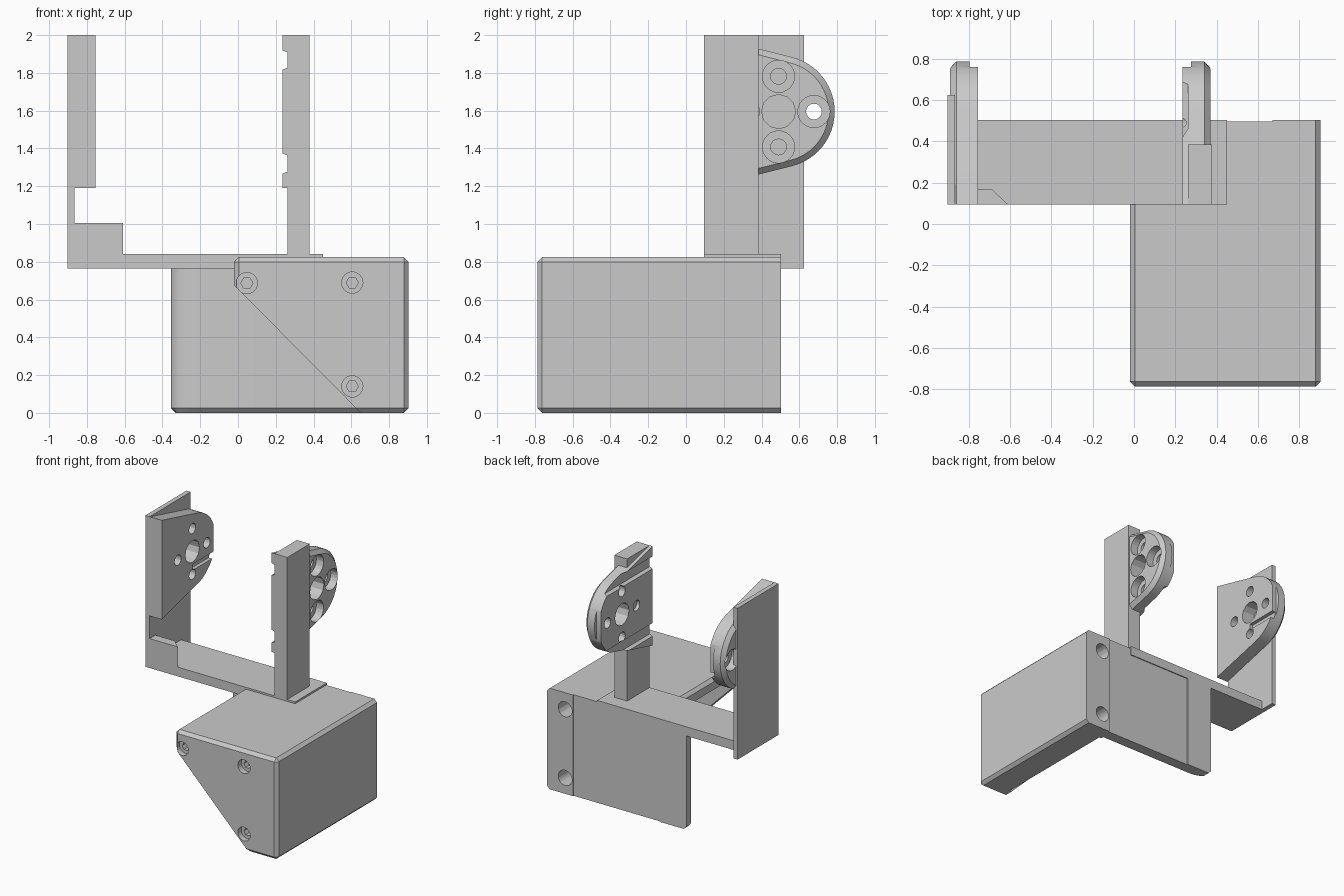
import bpy, bmesh, math

if "Cube" in bpy.data.objects:
    bpy.data.objects.remove(bpy.data.objects["Cube"])

grey = bpy.data.materials.new("plain grey")
grey.use_nodes = True
tone = (0.59, 0.59, 0.59, 1)
grey.diffuse_color = tone
grey.node_tree.nodes["Principled BSDF"].inputs["Base Color"].default_value = tone


def activate(ob):
    bpy.ops.object.select_all(action='DESELECT')
    ob.select_set(True)
    bpy.context.view_layer.objects.active = ob


def finish(name, bm, smooth=True):
    bmesh.ops.recalc_face_normals(bm, faces=bm.faces)
    mesh = bpy.data.meshes.new(name)
    bm.to_mesh(mesh)
    bm.free()
    mesh.materials.append(grey)
    ob = bpy.data.objects.new(name, mesh)
    bpy.context.collection.objects.link(ob)
    if smooth:
        activate(ob)
        bpy.ops.object.shade_smooth_by_angle(angle=math.radians(25))
    return ob


def loft(bm, rings):
    """Bridge equal-length rings of points and cap both ends."""
    loops = [[bm.verts.new(p) for p in ring] for ring in rings]
    n = len(loops[0])
    for a, b in zip(loops, loops[1:]):
        for i in range(n):
            j = (i + 1) % n
            bm.faces.new((a[i], a[j], b[j], b[i]))
    bm.faces.new(loops[0])
    bm.faces.new(loops[-1])


def add_box(bm, x, y, z):
    loft(bm, [[(x[0], y[0], h), (x[1], y[0], h), (x[1], y[1], h), (x[0], y[1], h)] for h in z])


def box(name, x, y, z):
    bm = bmesh.new()
    add_box(bm, x, y, z)
    return finish(name, bm, False)


def add_rod(bm, axis, centre, r, a, b, sides=24):
    """Round cutter along x or y between a and b; centre holds the other two axes."""
    rings = []
    for t in (a, b):
        ring = []
        for i in range(sides):
            ang = math.tau * i / sides
            u, v = centre[0] + r * math.cos(ang), centre[1] + r * math.sin(ang)
            ring.append((t, u, v) if axis == 'x' else (u, t, v))
        rings.append(ring)
    loft(bm, rings)


def add_groove(bm, z0, z1):
    """Groove along y with sloped sides, for the inner face of the left mount."""
    s = 0.012
    profile = [(0.2, z0 - s), (0.262, z0 + s), (0.262, z1 - s), (0.2, z1 + s)]
    loft(bm, [[(x, y, z) for x, z in profile] for y in (0, 0.9)])


def cut(ob, shapes):
    """Subtract each shape, given as a builder and its arguments."""
    for add, args in shapes:
        bm = bmesh.new()
        add(bm, *args)
        cutter = finish("cutter", bm, False)
        cutter.hide_render = True
        mod = ob.modifiers.new("cut", 'BOOLEAN')
        mod.operation = 'DIFFERENCE'
        mod.solver = 'EXACT'
        mod.object = cutter
        activate(ob)
        bpy.ops.object.modifier_apply(modifier=mod.name)
        bpy.data.objects.remove(cutter)
    bpy.ops.object.shade_smooth_by_angle(angle=math.radians(25))


# Large housing with a slanted open underside
FRONT, BACK, TOP, LEFT, RIGHT = -0.787, 0.503, 0.825, -0.02, 0.903
section = [(LEFT, TOP), (RIGHT, TOP), (RIGHT, 0), (0.65, 0), (LEFT, 0.675)]
bm = bmesh.new()
loft(bm, [[(x, y, z) for x, z in section] for y in (FRONT, BACK)])


def chamfered(edge):
    a, b = (v.co for v in edge.verts)
    mid = (a + b) / 2
    if mid.y > BACK - 0.01:
        return False
    slant = abs(a.x - b.x) > 0.1 and abs(a.z - b.z) > 0.1
    inner = abs(mid.y) < 0.3 and (abs(mid.x - 0.65) < 0.01 or abs(mid.z - 0.675) < 0.01)
    return not slant and not inner


bmesh.ops.bevel(bm, geom=[e for e in bm.edges if chamfered(e)], offset=0.025,
                segments=1, affect='EDGES')
housing = finish("housing", bm)
cavity = (add_box, ((-0.5, 0.67), (FRONT + 0.09, 0.38), (-0.5, 0.735)))
holes = []
for c in ((0.047, 0.687), (0.605, 0.69), (0.605, 0.14)):
    holes.append((add_rod, ('y', c, 0.056, FRONT - 0.1, FRONT + 0.045)))
    holes.append((add_rod, ('y', c, 0.032, FRONT, FRONT + 0.25, 6)))
for z in (0.13, 0.69):
    holes.append((add_rod, ('y', (0.74, z), 0.062, BACK - 0.25, BACK + 0.1)))
recess = (add_box, ((-0.12, 0.67), (BACK - 0.008, 0.7), (-0.1, 0.9)))
cut(housing, [cavity] + holes + [recess])

# Back plate with a rounded free edge and chamfered foot
bm = bmesh.new()
curve = [(-0.355 + 0.15 * (1 - math.cos(t)), 0.455 - 0.075 * math.sin(t))
         for t in (math.pi / 2 * i / 8 for i in range(9))]
outline = [(0.675, BACK), (-0.355, BACK)] + curve + [(0.675, 0.38)]
loft(bm, [[(max(x, -0.355 + c), y + (c if y < BACK else 0), z) for x, y in outline]
          for z, c in ((0, 0.025), (0.025, 0), (0.77, 0))])
plate = finish("back_plate", bm)
cut(plate, [recess])

# Bracket base, side plate, column and corner rib
box("bracket_base", (-0.903, 0.45), (0.095, BACK), (0.765, 0.84))
box("side_plate", (-0.903, -0.865), (0.095, 0.625), (0.765, 2.0))
box("column", (0.262, 0.378), (0.095, 0.385), (0.84, 2.0))
bm = bmesh.new()
rib = [(-0.903, 0.095), (-0.61, 0.095), (-0.69, 0.17), (-0.903, 0.17)]
loft(bm, [[(x, y, z) for x, y in rib] for z in (0.765, 1.005)])
finish("corner_rib", bm)

# Round-ended mounts facing each other
CY, CZ = 0.49, 1.595


def mount_ring(x, r, inset):
    arc = [math.radians(77 - 154 * i / 24) for i in range(25)]
    pts = [(x, CY + r * math.cos(a), CZ + r * math.sin(a)) for a in arc]
    return [(x, 0.095, 2.0 - inset)] + pts + [(x, 0.095, 1.19 + inset)]


def mount(name, side):
    def fx(x):
        return x if side > 0 else -0.52 - x

    bm = bmesh.new()
    loft(bm, [mount_ring(fx(x), r, i) for x, r, i in
              ((0.37, 0.265, 0.03), (0.34, 0.297, 0), (0.235, 0.297, 0))])
    ob = finish(name, bm)
    # Centre bore, flat at the tip, four counterbored screw holes
    cuts = [(add_rod, ('x', (CY, CZ), 0.09, fx(0.1), fx(0.5), 12)),
            (add_box, (sorted((fx(0.1), fx(0.275))), (0.76, 0.9), (1.3, 1.9)))]
    for k in range(4):
        a = math.pi / 2 * k
        c = (CY + 0.187 * math.cos(a), CZ + 0.187 * math.sin(a))
        cuts.append((add_rod, ('x', c, 0.042, fx(0.1), fx(0.5), 16)))
        cuts.append((add_rod, ('x', c, 0.085, fx(0.305), fx(0.5))))
    if side > 0:
        cuts += [(add_groove, (1.265, 1.375)), (add_groove, (1.815, 1.92))]
    else:
        cuts.append((add_box, ((-0.785, -0.6), (CY, 0.9), (1.44, 1.49))))
    cut(ob, cuts)


mount("left_mount", 1)
mount("right_mount", -1)
